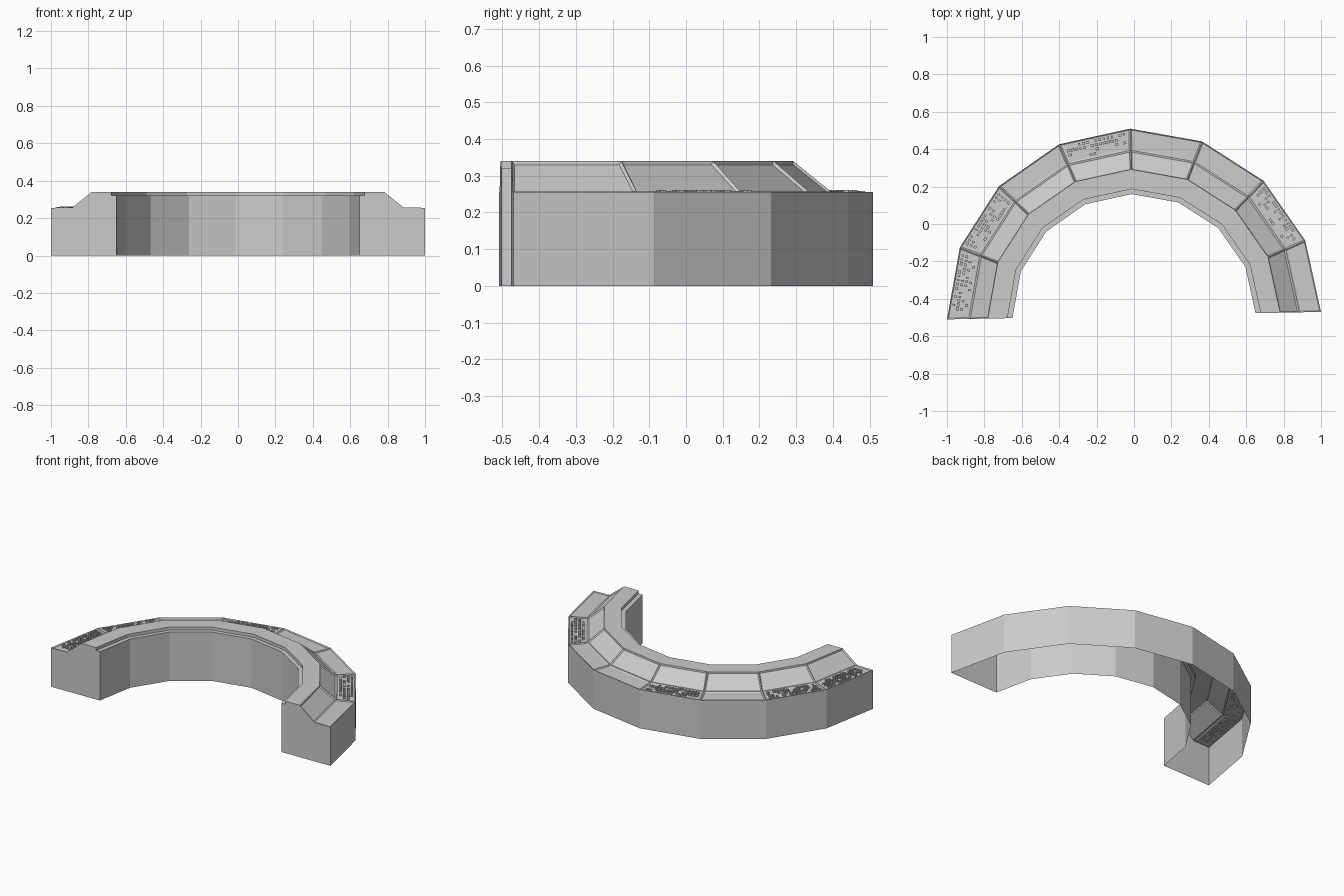
import bpy, bmesh, math, random
from mathutils import Vector, Matrix

if "Cube" in bpy.data.objects:
    bpy.data.objects.remove(bpy.data.objects["Cube"])

random.seed(4)
SEGS = 8
CY = -0.49
TILT = math.radians(1.15)
# (radius, height) from outer foot, over the desk, to inner foot
PROFILE = [(1.0, 0.0), (1.0, 0.255), (0.885, 0.257), (0.782, 0.34),
           (0.677, 0.34), (0.677, 0.32), (0.65, 0.32), (0.65, 0.0)]
SHELF, SLOPE = 1, 2
BUTTON_SEGS = (0, 1, 3, 6)


def ring_point(r, z, i):
    a = math.pi + TILT - math.pi * i / SEGS
    return Vector((r * math.cos(a), CY + r * math.sin(a), z))


def finish(bm, name):
    mesh = bpy.data.meshes.new(name)
    bm.to_mesh(mesh)
    bm.free()
    obj = bpy.data.objects.new(name, mesh)
    bpy.context.collection.objects.link(obj)
    return obj


# Curved desk shell, open underneath
bm = bmesh.new()
rings = [[bm.verts.new(ring_point(r, z, i)) for r, z in PROFILE]
         for i in range(SEGS + 1)]
strips = {j: [] for j in range(len(PROFILE) - 1)}
for i in range(SEGS):
    a, b = rings[i], rings[i + 1]
    for j in strips:
        strips[j].append(bm.faces.new((a[j], a[j + 1], b[j + 1], b[j])))
bm.faces.new(rings[0][::-1])
bm.faces.new(rings[-1])
bm.normal_update()
# Recessed panels on the shelf and the sloped screens
bmesh.ops.inset_individual(bm, faces=strips[SHELF], thickness=0.01, depth=-0.005)
bmesh.ops.inset_individual(bm, faces=strips[SLOPE], thickness=0.01, depth=-0.007)
finish(bm, "curved_console")

# Rows of small buttons on some shelf panels
bm = bmesh.new()
ROWS, COLS = 4, 15
for i in BUTTON_SEGS:
    (r0, z0), (r1, z1) = PROFILE[SHELF], PROFILE[SHELF + 1]
    o0, o1 = ring_point(r0, z0, i), ring_point(r0, z0, i + 1)
    n0, n1 = ring_point(r1, z0, i), ring_point(r1, z0, i + 1)
    angle = math.atan2(o1.y - o0.y, o1.x - o0.x)
    for row in range(ROWS):
        v = 0.2 + 0.6 * row / (ROWS - 1)
        for col in range(COLS):
            if random.random() < 0.25:
                continue
            u = 0.09 + 0.82 * col / (COLS - 1)
            p = o0.lerp(o1, u).lerp(n0.lerp(n1, u), v)
            p.z = 0.254
            w = random.choice((0.01, 0.014, 0.018))
            mat = (Matrix.Translation(p) @ Matrix.Rotation(angle, 4, 'Z')
                   @ Matrix.Diagonal((w, 0.014, random.choice((0.01, 0.014)), 1)))
            bmesh.ops.create_cube(bm, size=1, matrix=mat)
finish(bm, "shelf_buttons")
